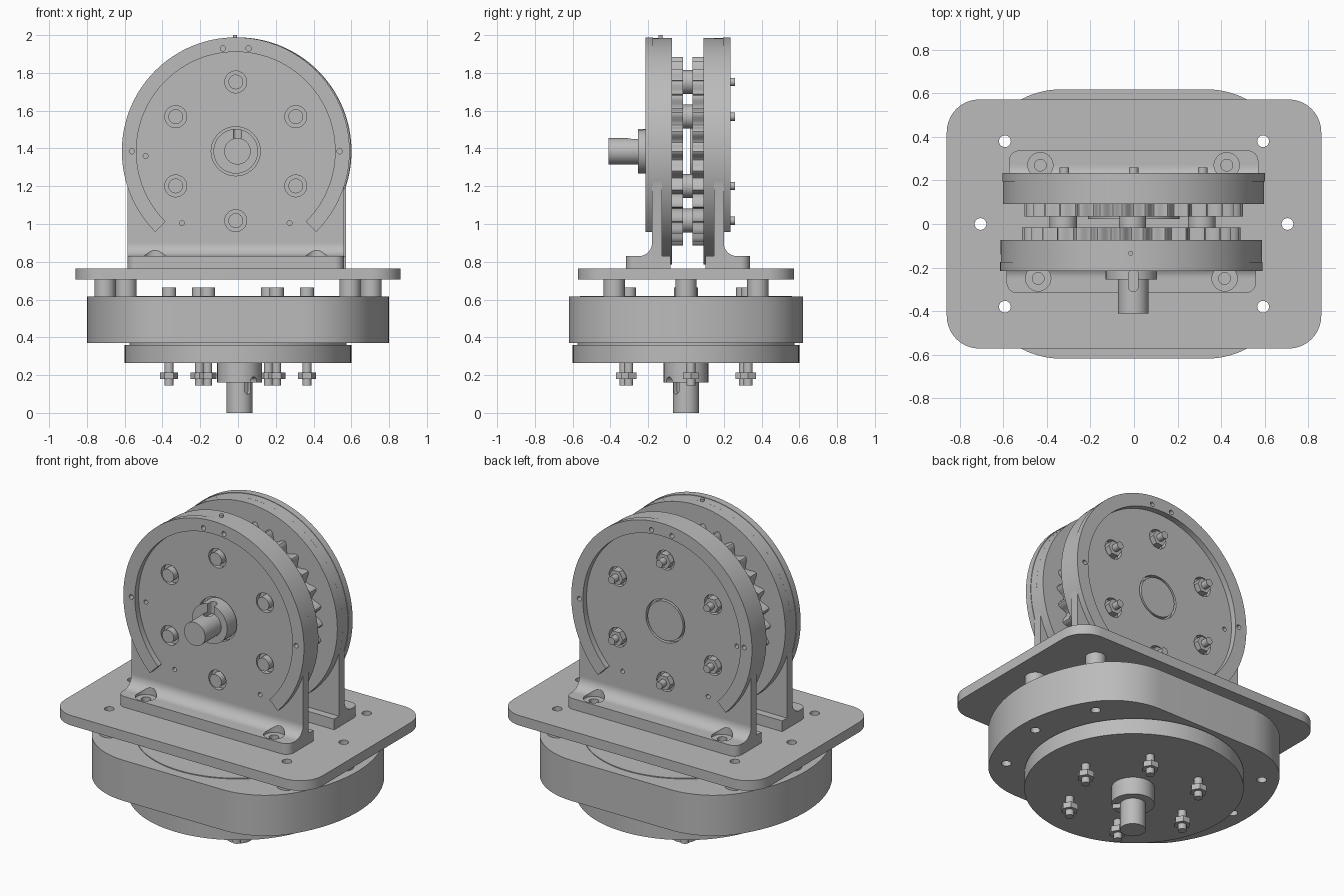
import bpy, bmesh
from math import sin, cos, pi, radians, asin, atan2

cube = bpy.data.objects.get("Cube")
if cube:
    bpy.data.objects.remove(cube, do_unlink=True)

grey = bpy.data.materials.new("machined_grey")
grey.use_nodes = True
grey.diffuse_color = (0.5, 0.5, 0.5, 1)
grey.node_tree.nodes["Principled BSDF"].inputs["Base Color"].default_value = (0.5, 0.5, 0.5, 1)


def arc(r, a0=0, a1=360, n=64, c=(0, 0)):
    """Points of an arc in degrees, both ends included."""
    return [(c[0] + r * cos(radians(a0 + (a1 - a0) * i / n)),
             c[1] + r * sin(radians(a0 + (a1 - a0) * i / n))) for i in range(n + 1)]


def circle(r, c=(0, 0), n=48):
    return arc(r, 0, 360, n, c)[:-1]


def rounded(x0, x1, y0, y1, radii):
    """Rectangle with corner radii in the order ++, -+, --, +-."""
    pts = []
    for k, r in enumerate(radii):
        sx, sy = (1, -1, -1, 1)[k], (1, 1, -1, -1)[k]
        c = ((x1 if sx > 0 else x0) - sx * r, (y1 if sy > 0 else y0) - sy * r)
        pts += arc(r, 90 * k, 90 * k + 90, 10, c) if r else [c]
    return pts


def prism(name, pts, axis, lo, hi):
    """Extrude a flat outline along an axis."""
    place = {"x": lambda p, h: (h, p[0], p[1]),
             "y": lambda p, h: (p[0], h, p[1]),
             "z": lambda p, h: (p[0], p[1], h)}[axis]
    bm = bmesh.new()
    low = [bm.verts.new(place(p, lo)) for p in pts]
    high = [bm.verts.new(place(p, hi)) for p in pts]
    bm.faces.new(low)
    bm.faces.new(high[::-1])
    for i in range(len(pts)):
        j = (i + 1) % len(pts)
        bm.faces.new((low[i], high[i], high[j], low[j]))
    bmesh.ops.recalc_face_normals(bm, faces=bm.faces)
    mesh = bpy.data.meshes.new(name)
    bm.to_mesh(mesh)
    bm.free()
    mesh.materials.append(grey)
    ob = bpy.data.objects.new(name, mesh)
    bpy.context.collection.objects.link(ob)
    parts.append(ob)
    return ob


def cut(targets, cutters):
    """Subtract the cutters from each target, then drop the cutters."""
    for ob in targets:
        bpy.context.view_layer.objects.active = ob
        for c in cutters:
            mod = ob.modifiers.new("cut", "BOOLEAN")
            mod.operation, mod.solver, mod.object = "DIFFERENCE", "EXACT", c
            bpy.ops.object.modifier_apply(modifier=mod.name)
    for c in cutters:
        parts.remove(c)
        bpy.data.objects.remove(c, do_unlink=True)


parts = []

# Lower housing: a disc with two flattened, filleted sides
R, FLAT, FX = 0.80, 0.61, 0.33
FY = FLAT - 0.40
ang = atan2(FY, FX) * 180 / pi
fillet_r = R - (FX * FX + FY * FY) ** 0.5
quarter = arc(R, 0, ang, 16)[:-1] + arc(fillet_r, ang, 90, 14, (FX, FY))
half = quarter + [(-x, y) for x, y in quarter[::-1]]
outline = half + [(-x, -y) for x, y in half[1:-1]]
housing = prism("lower_housing", outline, "z", 0.37, 0.615)
prism("lower_top_disc", circle(0.56, n=96), "z", 0.60, 0.62)
prism("lower_neck", circle(0.575, n=96), "z", 0.35, 0.38)
prism("lower_rotor", circle(0.60, n=96), "z", 0.265, 0.36)

# Table plate on six hollow standoffs
plate = prism("table_plate", rounded(-0.86, 0.86, -0.572, 0.572, [0.15] * 4), "z", 0.705, 0.765)
posts = [(0.705, 0), (-0.705, 0)] + [(x, y) for x in (-0.593, 0.593) for y in (-0.38, 0.38)]
stand = [prism("standoff", circle(0.056, p), "z", 0.61, 0.71) for p in posts]
cut([plate, housing], [prism("hole", circle(0.027, p, 24), "z", 0.3, 0.9) for p in posts])
for ob, p in zip(stand, posts):
    cut([ob], [prism("hole", circle(0.027, p, 24), "z", 0.3, 0.9)])

# Lower bolts with hex nuts
for k in range(6):
    a = radians(4 + 60 * k)
    p = (0.366 * cos(a), 0.366 * sin(a))
    prism("lower_bolt_head", circle(0.038, p, 24), "z", 0.61, 0.665)
    prism("lower_bolt", circle(0.024, p, 24), "z", 0.145, 0.28)
    prism("lower_nut", circle(0.047, p, 6), "z", 0.18, 0.215)

# Lower hub and shaft with a keyway
hub = prism("lower_hub", circle(0.118, (0.008, 0)), "z", 0.16, 0.28)
shaft = prism("lower_shaft", circle(0.07, (0.008, 0)), "z", 0, 0.24)
key = prism("keyway", rounded(-0.022, 0.022, 0.1, 0.19, [0.021] * 4), "x", 0.045, 0.25)
key.rotation_euler.z = radians(-50)
key.location.x = 0.008
cut([hub, shaft], [key])

# Two upright bearing brackets, mirrored about the mid plane
MID, CZ, HALF = 0.01, 1.385, 0.573
BOLTS = [(0.367 * cos(radians(30 + 60 * k)), 0.367 * sin(radians(30 + 60 * k))) for k in range(6)]
for side, s, cx in (("front", -1, -0.012), ("back", 1, -0.002)):
    def Y(d):
        return MID + s * d

    def ring(r, c, n=32):
        return circle(r, (cx + c[0], CZ + c[1]), n)

    # Wall: disc running down into a rectangle
    drop = 0.6 * sin(pi / 2 - asin(HALF / 0.6))
    a = asin(drop / 0.6) * 180 / pi
    wall_pts = arc(0.6, -a, 180 + a, 96, (cx, CZ)) + [(cx - HALF, 0.77), (cx + HALF, 0.77)]
    wall = prism(side + "_bracket_wall", wall_pts, "y", Y(0.137), Y(0.19))
    prism(side + "_bearing_disc", circle(0.6, (cx, CZ), 96), "y", Y(0.083), Y(0.15))

    # Open retaining ring
    c_pts = arc(0.603, -45, 225, 96, (cx, CZ)) + arc(0.526, 225, -45, 96, (cx, CZ))
    rim = prism(side + "_retaining_ring", c_pts, "y", Y(0.185), Y(0.225))
    spots = [(-0.068, 0.545), (0.068, 0.545), (-0.55, 0), (0.55, 0)]
    cut([rim], [prism("hole", ring(0.014, p, 16), "y", Y(0.195), Y(0.3)) for p in spots])

    # Foot, fillet and countersunk mounting holes
    r = 0.05
    radii = [r, r, 0, 0] if s > 0 else [0, 0, r, r]
    y0, y1 = sorted((Y(0.092), Y(0.328)))
    foot = prism(side + "_foot", rounded(cx - HALF, cx + HALF, y0, y1, radii), "z", 0.765, 0.83)
    cove = [(Y(d), z) for d, z in arc(0.07, 180, 270, 14, (0.26, 0.90)) + [(0.26, 0.8), (0.16, 0.8), (0.16, 0.9)]]
    fillet = prism(side + "_foot_fillet", cove, "x", cx - HALF, cx + HALF)
    holes = [(cx + 0.428 * q, Y(0.26)) for q in (-1, 1)]
    cut([foot, fillet], [prism("spot", circle(0.058, p), "z", 0.815, 1.0) for p in holes]
        + [prism("hole", circle(0.027, p, 24), "z", 0.77, 0.9) for p in holes])

    # Counterbores, centre groove and pin holes in the wall
    small = [(-0.477, -0.025), (-0.285, -0.38), (0.285, -0.38)]
    cut([wall], [prism("bore", ring(0.058, p), "y", Y(0.16), Y(0.3)) for p in BOLTS]
        + [prism("pin_hole", ring(0.013, p, 16), "y", Y(0.16), Y(0.3)) for p in small]
        + [prism("groove", ring(0.13, (0, 0), 48), "y", Y(0.165), Y(0.3))])

    # Bolt ends: round heads in front, nuts and threads behind
    for p in BOLTS:
        if s < 0:
            prism("upper_bolt_head", ring(0.039, p), "y", Y(0.15), Y(0.207))
        else:
            prism("upper_nut", ring(0.046, p, 6), "y", Y(0.15), Y(0.207))
            prism("upper_bolt", ring(0.022, p, 24), "y", Y(0.15), Y(0.25))

    # Toothed sprocket on the inner side
    teeth, n = 30, 300
    gear = []
    for i in range(n):
        t = 2 * pi * i / n
        rad = 0.478 + 0.024 * cos(teeth * t)
        gear.append((cx + rad * cos(t), CZ + rad * sin(t)))
    prism(side + "_sprocket", gear, "y", Y(0.025), Y(0.085))

    # Centre: plain cap behind, keyed hub and shaft in front
    if s > 0:
        prism("back_centre_cap", ring(0.118, (0, 0), 48), "y", Y(0.15), Y(0.19))
        prism("back_inner_flange", ring(0.21, (0, 0), 64), "y", Y(0.012), Y(0.04))
    else:
        hub = prism("front_hub", ring(0.118, (0, 0), 48), "y", Y(0.15), Y(0.265))
        shaft = prism("front_shaft", ring(0.07, (0.009, 0), 48), "y", Y(0.2), -0.41)
        slot = rounded(-0.025, 0.019, -0.31, -0.21, [0.021] * 4)
        cut([hub, shaft], [prism("keyway", slot, "z", CZ + 0.045, CZ + 0.3)])

# Spacers between the sprockets
for p in BOLTS:
    prism("spacer", circle(0.063, (p[0] - 0.007, p[1] + CZ), 32), "y", MID - 0.03, MID + 0.03)

# Small grease pin on top of the front drum
prism("top_pin", circle(0.011, (-0.015, -0.135), 16), "z", 1.95, 2.0)

# Smooth the round surfaces and keep the edges sharp
bpy.ops.object.select_all(action="DESELECT")
for ob in parts:
    ob.select_set(True)
bpy.context.view_layer.objects.active = parts[0]
bpy.ops.object.shade_smooth_by_angle(angle=radians(30))
